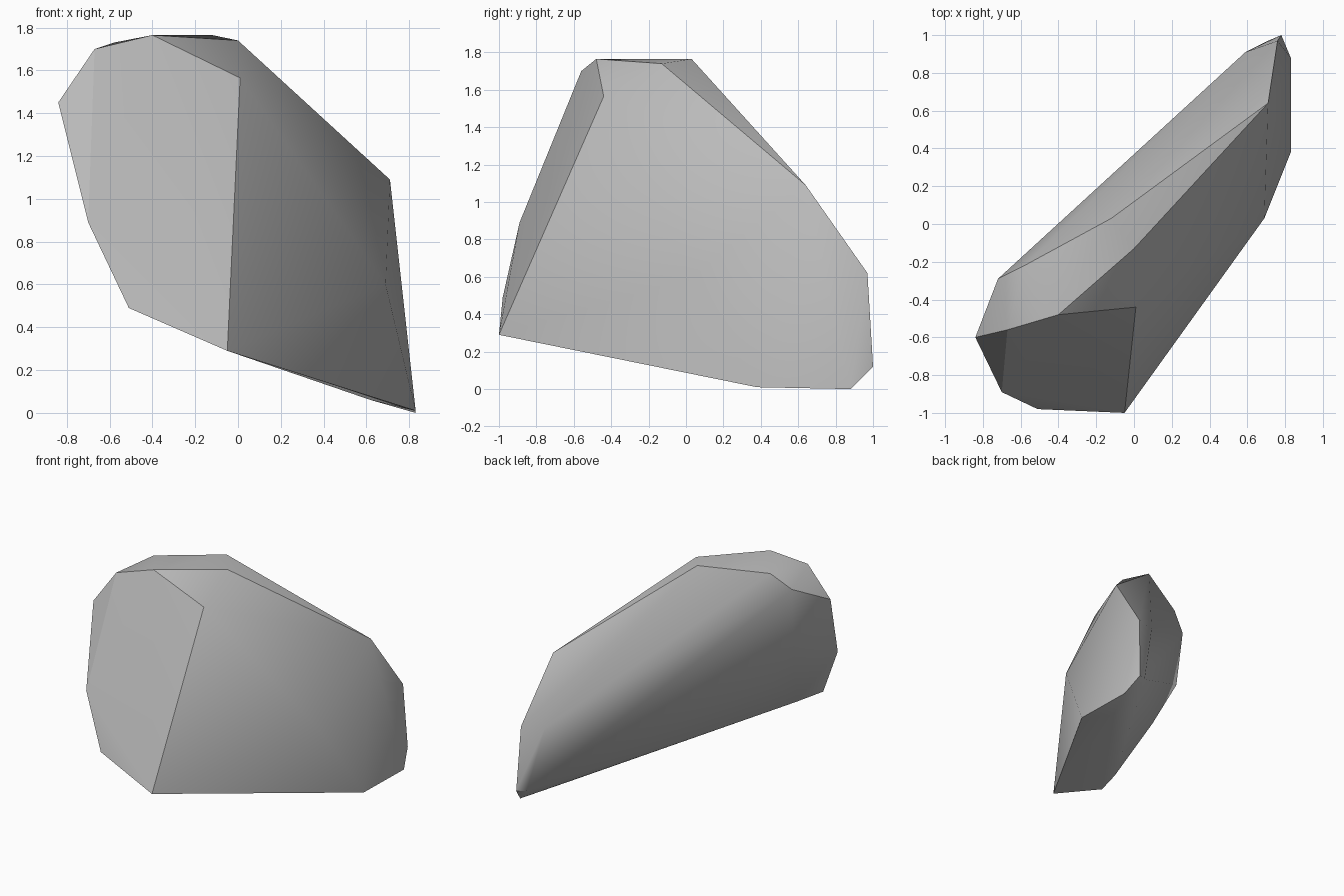
import bpy
import bmesh
import math

cube = bpy.data.objects.get("Cube")
if cube:
    bpy.data.objects.remove(cube, do_unlink=True)

# Stone grey material
grey = bpy.data.materials.new("stone_grey")
grey.use_nodes = True
colour = (0.5, 0.5, 0.5, 1)
grey.diffuse_color = colour
grey.node_tree.nodes["Principled BSDF"].inputs["Base Color"].default_value = colour

# Corner points of the boulder, grouped by region
crown = [(-.40, -.48, 1.765), (-.12, .03, 1.765), (0, -.13, 1.74), (-.58, -.22, 1.73)]
front_cap = [(-.84, -.60, 1.45), (-.67, -.56, 1.70), (.01, -.44, 1.565),
             (-.05, -1, .29), (-.51, -.98, .49), (-.70, -.89, .89)]
tail = [(.71, .64, 1.09), (.69, .03, .60), (.83, .38, .01), (.83, .88, 0),
        (.78, 1, .12), (.76, .97, .62), (.59, .91, .636), (.71, .97, .126)]
back = [(-.72, -.29, 1.615), (-.70, -.34, 1.18), (-.49, -.37, .78),
        (-.44, -.75, .48), (.62, .5, .06)]

# Boulder: hull wrapped around the corners
bm = bmesh.new()
for point in crown + front_cap + tail + back:
    bm.verts.new(point)
result = bmesh.ops.convex_hull(bm, input=bm.verts)
loose = {g for g in result["geom_interior"] + result["geom_unused"]
         if isinstance(g, bmesh.types.BMVert)}
bmesh.ops.delete(bm, geom=list(loose), context="VERTS")
bmesh.ops.recalc_face_normals(bm, faces=bm.faces)
mesh = bpy.data.meshes.new("boulder")
bm.to_mesh(mesh)
bm.free()
mesh.materials.append(grey)
boulder = bpy.data.objects.new("boulder", mesh)
bpy.context.collection.objects.link(boulder)

# Soft shading with crisp ridges
bpy.ops.object.select_all(action="DESELECT")
boulder.select_set(True)
bpy.context.view_layer.objects.active = boulder
bpy.ops.object.shade_smooth_by_angle(angle=math.radians(30))
